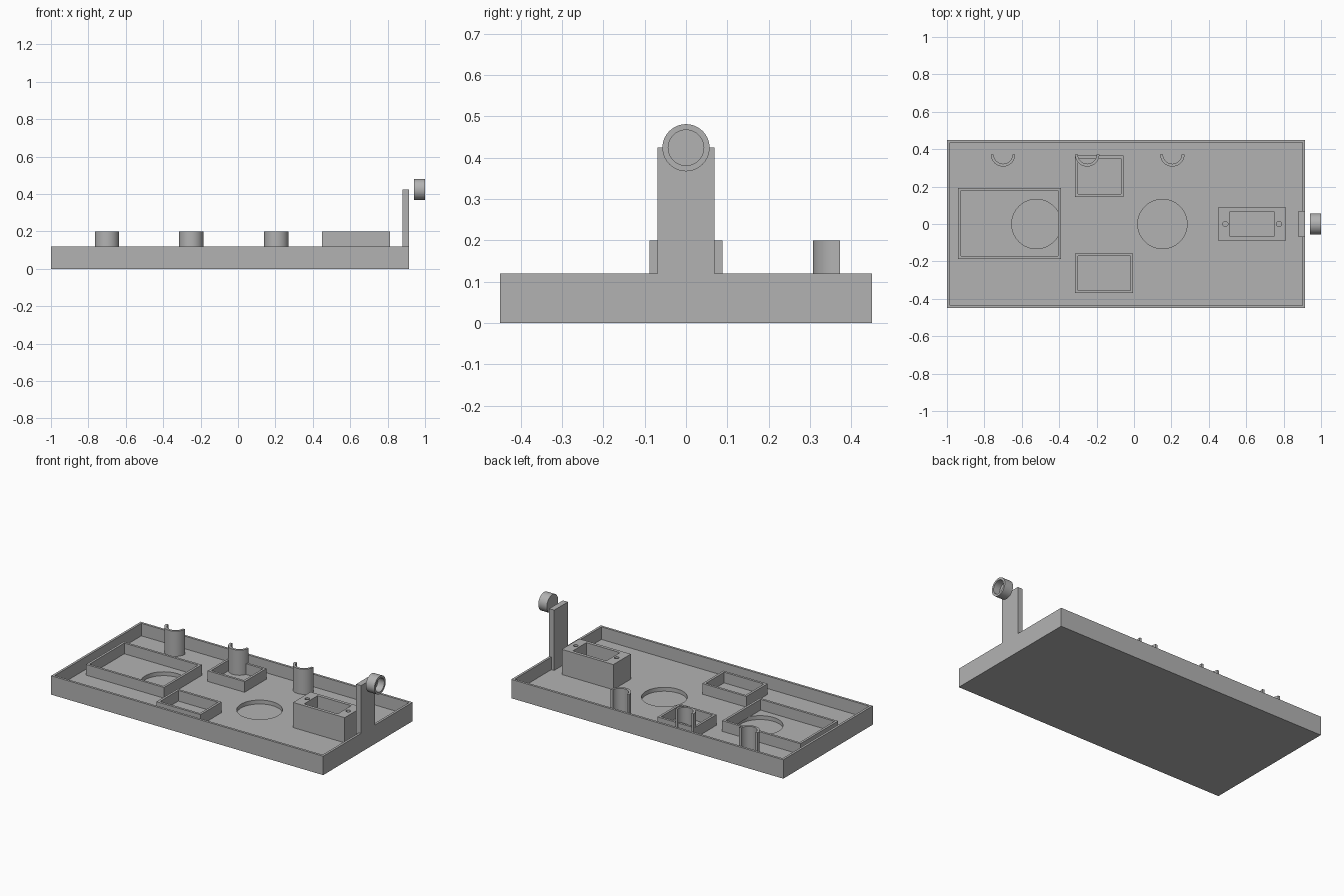
import bpy
import bmesh
import math
from mathutils import Matrix

old = bpy.data.objects.get("Cube")
if old:
    bpy.data.objects.remove(old, do_unlink=True)

GREY = (0.45, 0.45, 0.45, 1.0)
grey = bpy.data.materials.new("plain grey")
grey.use_nodes = True
grey.diffuse_color = GREY
grey.node_tree.nodes["Principled BSDF"].inputs["Base Color"].default_value = GREY

FLOOR, RIM, TALL = 0.04, 0.12, 0.2
WALL = 0.015


def add_object(name, bm):
    bmesh.ops.recalc_face_normals(bm, faces=bm.faces[:])
    mesh = bpy.data.meshes.new(name)
    bm.to_mesh(mesh)
    bm.free()
    mesh.materials.append(grey)
    obj = bpy.data.objects.new(name, mesh)
    bpy.context.collection.objects.link(obj)
    return obj


def box(name, x0, x1, y0, y1, z0, z1):
    bm = bmesh.new()
    place = Matrix.Translation(((x0 + x1) / 2, (y0 + y1) / 2, (z0 + z1) / 2))
    size = Matrix.Diagonal((x1 - x0, y1 - y0, z1 - z0, 1))
    bmesh.ops.create_cube(bm, size=1, matrix=place @ size)
    return add_object(name, bm)


def cylinder(name, centre, radius, depth, turn=Matrix.Identity(4)):
    bm = bmesh.new()
    bmesh.ops.create_cone(bm, cap_ends=True, segments=64, radius1=radius,
                          radius2=radius, depth=depth,
                          matrix=Matrix.Translation(centre) @ turn)
    return add_object(name, bm)


def cut(obj, *cutters):
    """Subtract each cutter, bake the result and drop the cutter."""
    for cutter in cutters:
        cutter.hide_render = True
        mod = obj.modifiers.new("cut", 'BOOLEAN')
        mod.operation = 'DIFFERENCE'
        mod.solver = 'EXACT'
        mod.object = cutter
        bpy.context.view_layer.objects.active = obj
        bpy.ops.object.modifier_apply(modifier=mod.name)
        bpy.data.objects.remove(cutter, do_unlink=True)


def smooth(obj):
    bpy.ops.object.select_all(action='DESELECT')
    obj.select_set(True)
    bpy.context.view_layer.objects.active = obj
    bpy.ops.object.shade_smooth_by_angle(angle=math.radians(30))


# Open tray with two shallow round recesses in its floor
tray = box("tray", -1, 0.915, -0.45, 0.45, 0, RIM)
cut(tray, box("tray_cavity", -1 + WALL, 0.915 - WALL, -0.45 + WALL, 0.45 - WALL, FLOOR, 0.3))
for x in (-0.522, 0.152):
    cut(tray, cylinder("recess", (x, 0, 0.065), 0.132, 0.1))
smooth(tray)

# Low rectangular holders
for name, x0, x1, y0, y1 in (
        ("large_holder_frame", -0.94, -0.39, -0.187, 0.193),
        ("back_holder_frame", -0.315, -0.055, 0.145, 0.365),
        ("front_holder_frame", -0.315, -0.005, -0.37, -0.157)):
    frame = box(name, x0, x1, y0, y1, FLOOR, 0.108)
    cut(frame, box("opening", x0 + WALL, x1 - WALL, y0 + WALL, y1 - WALL, 0, 0.3))

# Motor mount with a pocket and two screw holes
mount = box("motor_mount", 0.45, 0.813, -0.088, 0.088, FLOOR, TALL)
cut(mount, box("pocket", 0.513, 0.749, -0.068, 0.068, 0, 0.3))
for x in (0.488, 0.776):
    cut(mount, cylinder("screw_hole", (x, 0, 0.15), 0.014, 0.4))
smooth(mount)

# Half-round clips along the back wall
for i, x in enumerate((-0.7, -0.25, 0.205)):
    bm = bmesh.new()
    steps = 32
    angles = [math.pi + math.pi * k / steps for k in range(steps + 1)]
    path = [(0.065, a) for a in angles] + [(0.05, a) for a in reversed(angles)]
    face = bm.faces.new([bm.verts.new((x + r * math.cos(a), 0.372 + r * math.sin(a), FLOOR))
                         for r, a in path])
    top = bmesh.ops.extrude_face_region(bm, geom=[face])
    verts = [g for g in top["geom"] if isinstance(g, bmesh.types.BMVert)]
    bmesh.ops.translate(bm, verts=verts, vec=(0, 0, TALL - FLOOR))
    smooth(add_object(f"wire_clip_{i + 1}", bm))

# Upright post and the hollow cup beyond it
box("end_post", 0.88, 0.915, -0.069, 0.069, FLOOR, 0.424)
sideways = Matrix.Rotation(math.pi / 2, 4, 'Y')
cup = cylinder("end_cup", (0.97, 0, 0.424), 0.057, 0.06, sideways)
cut(cup, cylinder("cup_bore", (1.0, 0, 0.424), 0.043, 0.09, sideways))
smooth(cup)
